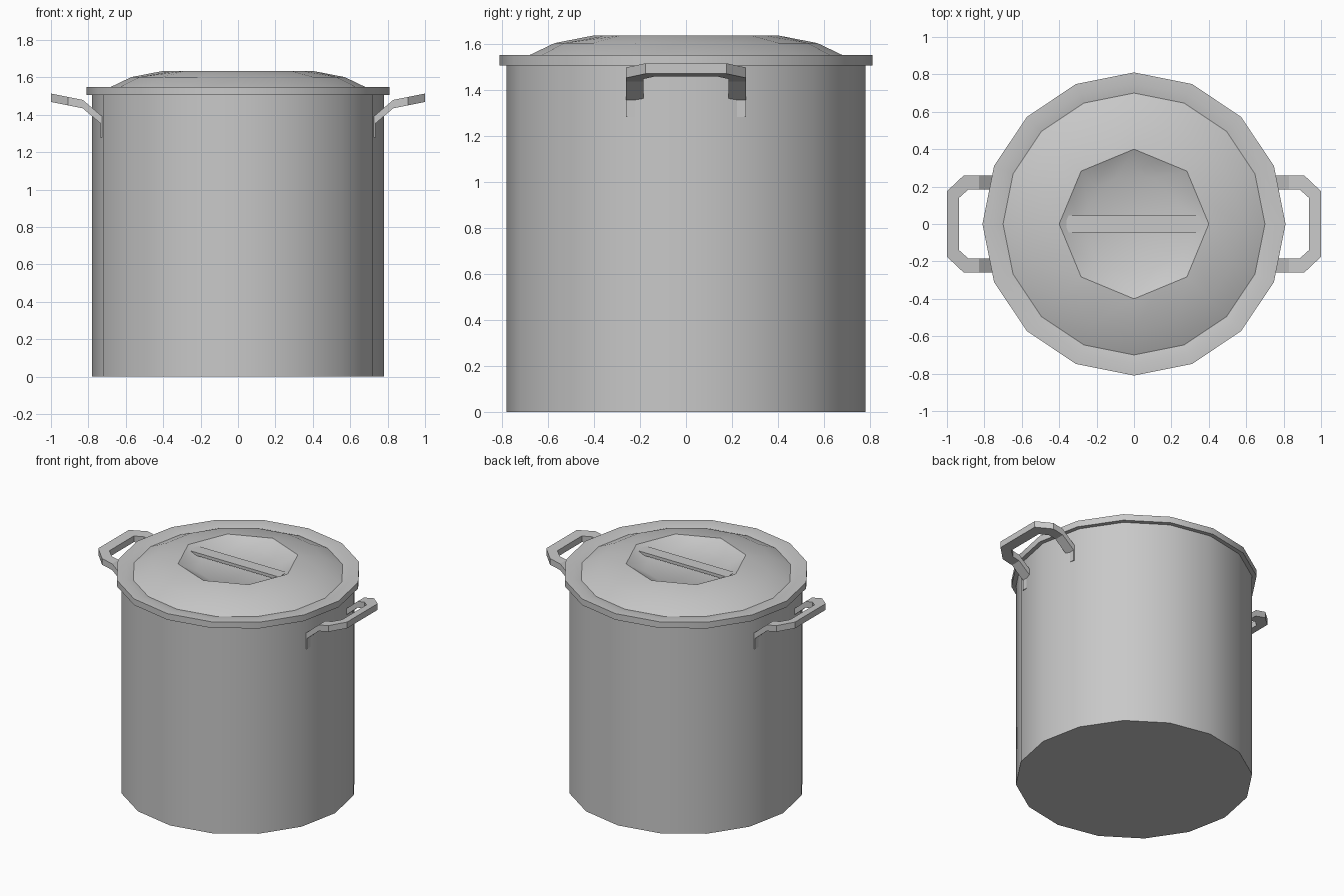
import bpy, bmesh
from math import radians, sin, cos, pi

cube = bpy.data.objects.get("Cube")
if cube:
    bpy.data.objects.remove(cube, do_unlink=True)

SIDES = 16
GREY = (0.58, 0.58, 0.58, 1)

steel = bpy.data.materials.new("brushed_grey_metal")
steel.use_nodes = True
steel.diffuse_color = GREY
steel.node_tree.nodes["Principled BSDF"].inputs["Base Color"].default_value = GREY


def finish(name, bm, smooth=True):
    """Turn a bmesh into a grey object, smooth except at sharp edges."""
    bmesh.ops.recalc_face_normals(bm, faces=bm.faces)
    mesh = bpy.data.meshes.new(name)
    bm.to_mesh(mesh)
    bm.free()
    mesh.materials.append(steel)
    obj = bpy.data.objects.new(name, mesh)
    bpy.context.collection.objects.link(obj)
    if smooth:
        bpy.ops.object.select_all(action='DESELECT')
        obj.select_set(True)
        bpy.context.view_layer.objects.active = obj
        bpy.ops.object.shade_smooth_by_angle(angle=radians(32))
    return obj


def lathe(name, profile):
    """Stack rings of (radius, height, octagonal) and cap both ends."""
    bm = bmesh.new()
    rings = []
    for radius, z, octagonal in profile:
        ring = []
        for i in range(SIDES):
            r = radius * (cos(pi / 8) if octagonal and i % 2 else 1)
            a = 2 * pi * i / SIDES
            ring.append(bm.verts.new((r * cos(a), r * sin(a), z)))
        rings.append(ring)
    for low, high in zip(rings, rings[1:]):
        for i in range(SIDES):
            j = (i + 1) % SIDES
            bm.faces.new((low[i], low[j], high[j], high[i]))
    bm.faces.new(rings[0])
    bm.faces.new(rings[-1])
    return finish(name, bm)


def add_box(bm, lo, hi):
    verts = bmesh.ops.create_cube(bm, size=1)["verts"]
    for v in verts:
        for k in range(3):
            v.co[k] = hi[k] if v.co[k] > 0 else lo[k]


# Pot body
lathe("pot_body", [(0.78, 0, False), (0.78, 1.51, False)])

# Lid: rim, shallow groove, dome and a sunken octagonal well
lathe("lid", [
    (0.81, 1.505, False), (0.81, 1.55, False), (0.75, 1.55, False),
    (0.70, 1.54, False), (0.57, 1.602, False), (0.40, 1.635, True),
    (0.285, 1.58, True),
])

# Flat grip bar across the well
bm = bmesh.new()
add_box(bm, (-0.36, -0.045, 1.598), (0.36, 0.045, 1.62))
finish("lid_grip", bm, smooth=False)


def handle_top(x):
    """Height of the handle's upper face, with a bend part way out."""
    return 1.48 + (x - 0.83) * (0.2 if x > 0.83 else 0.85)


# Side handles: a bent strap with chamfered corners and two wall tabs
STRAP = [((0.72, 0.26), (0.72, 0.185)), ((0.83, 0.26), (0.83, 0.185)),
         ((0.91, 0.26), (0.885, 0.185)), ((1.0, 0.175), (0.935, 0.14))]
THICK = 0.045

for side, name in ((1, "left_handle"), (-1, "right_handle")):
    bm = bmesh.new()
    stations = STRAP + [((o[0], -o[1]), (i[0], -i[1])) for o, i in reversed(STRAP)]
    loops = []
    for outer, inner in stations:
        corners = [(outer, 0), (inner, 0), (inner, THICK), (outer, THICK)]
        loops.append([bm.verts.new((p[0], p[1], handle_top(p[0]) - d))
                      for p, d in corners])
    for a, b in zip(loops, loops[1:]):
        for i in range(4):
            j = (i + 1) % 4
            bm.faces.new((a[i], a[j], b[j], b[i]))
    bm.faces.new(loops[0])
    bm.faces.new(loops[-1])
    for y in (-0.26, 0.185):
        add_box(bm, (0.715, y, 1.28), (0.736, y + 0.075, 1.395))
    for v in bm.verts:
        v.co.x *= side
    finish(name, bm, smooth=False)
